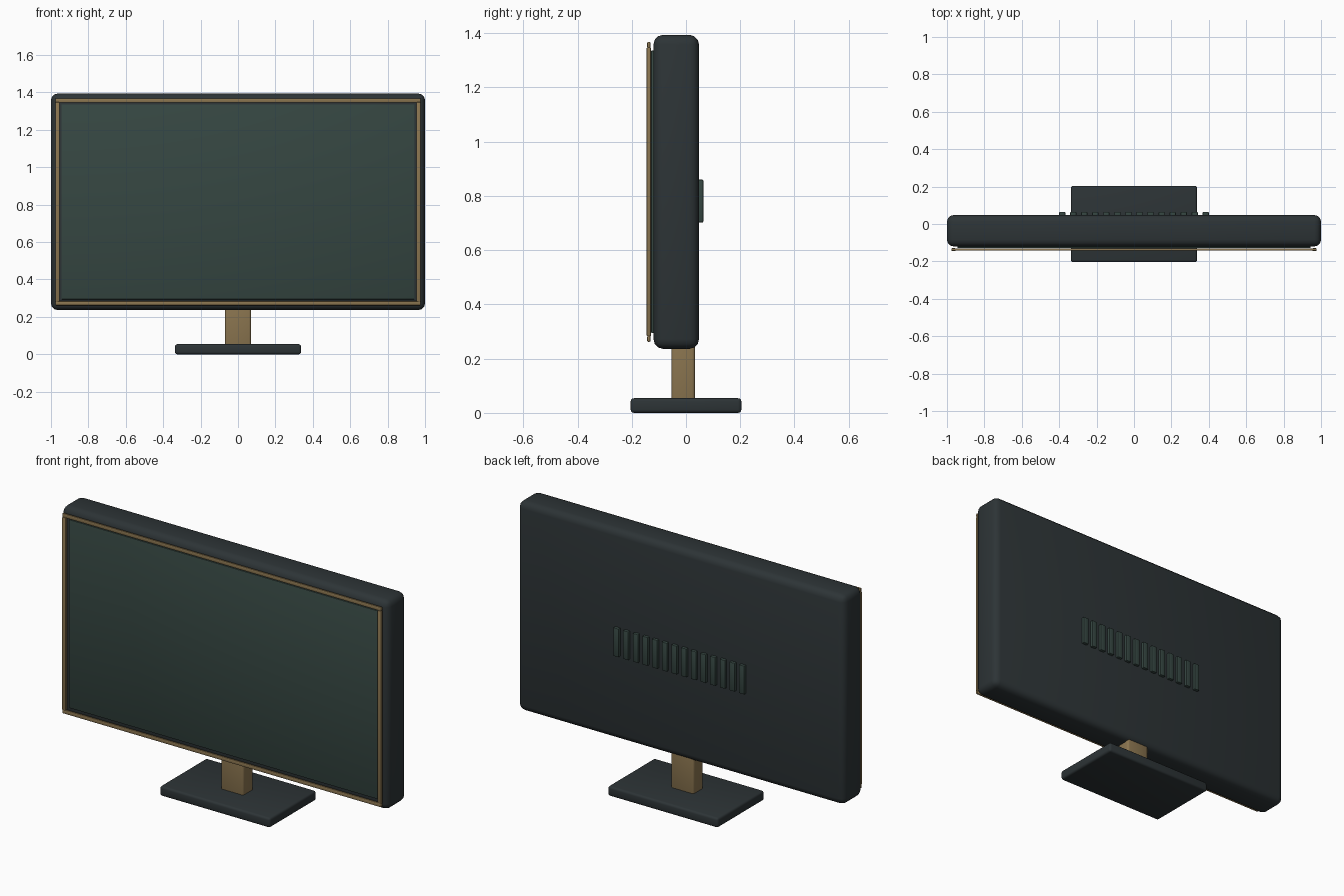
import bpy

if "Cube" in bpy.data.objects:
    bpy.data.objects.remove(bpy.data.objects["Cube"])


def material(name, rgb):
    m = bpy.data.materials.new(name)
    m.diffuse_color = (*rgb, 1)
    m.use_nodes = True
    m.node_tree.nodes["Principled BSDF"].inputs["Base Color"].default_value = m.diffuse_color
    return m


DARK = material("dark_shell", (0.026, 0.034, 0.037))
GREEN = material("screen_green", (0.036, 0.062, 0.054))
GOLD = material("brass", (0.26, 0.18, 0.08))


def box(name, lo, hi, mat, bevel, segments=3):
    """Rounded box between two opposite corners."""
    bpy.ops.mesh.primitive_cube_add(size=1, location=[(a + b) / 2 for a, b in zip(lo, hi)])
    o = bpy.context.object
    o.name = name
    o.scale = [b - a for a, b in zip(lo, hi)]
    bpy.ops.object.transform_apply(location=False, rotation=False, scale=True)
    o.data.materials.append(mat)
    mod = o.modifiers.new("round", 'BEVEL')
    mod.width = bevel
    mod.segments = segments
    bpy.ops.object.modifier_apply(modifier=mod.name)
    bpy.ops.object.shade_smooth_by_angle()
    return o


# Stand
box("base", (-0.337, -0.204, 0), (0.337, 0.204, 0.054), DARK, 0.012)
box("neck", (-0.07, -0.054, 0.04), (0.07, 0.034, 0.32), GOLD, 0.012)

# Display housing and screen
box("housing", (-1, -0.12, 0.236), (1, 0.048, 1.394), DARK, 0.036)
box("screen", (-0.944, -0.129, 0.294), (0.944, -0.11, 1.336), GREEN, 0.004, 2)

# Thin trim standing just in front of the screen
for name, z in (("bottom_trim", 0.273), ("top_trim", 1.357)):
    box(name, (-0.976, -0.143, z - 0.011), (0.976, -0.131, z + 0.011), GOLD, 0.004, 2)
for name, x in (("left_trim", -0.965), ("right_trim", 0.965)):
    box(name, (x - 0.011, -0.145, 0.282), (x + 0.011, -0.129, 1.348), GOLD, 0.004, 2)

# Row of vent ribs on the back
COUNT, HALF_SPAN = 14, 0.384
for i in range(COUNT):
    x = -HALF_SPAN + 2 * HALF_SPAN * i / (COUNT - 1)
    box(f"vent_{i + 1}", (x - 0.0165, 0.04, 0.702), (x + 0.0165, 0.064, 0.86), GREEN, 0.004, 2)
